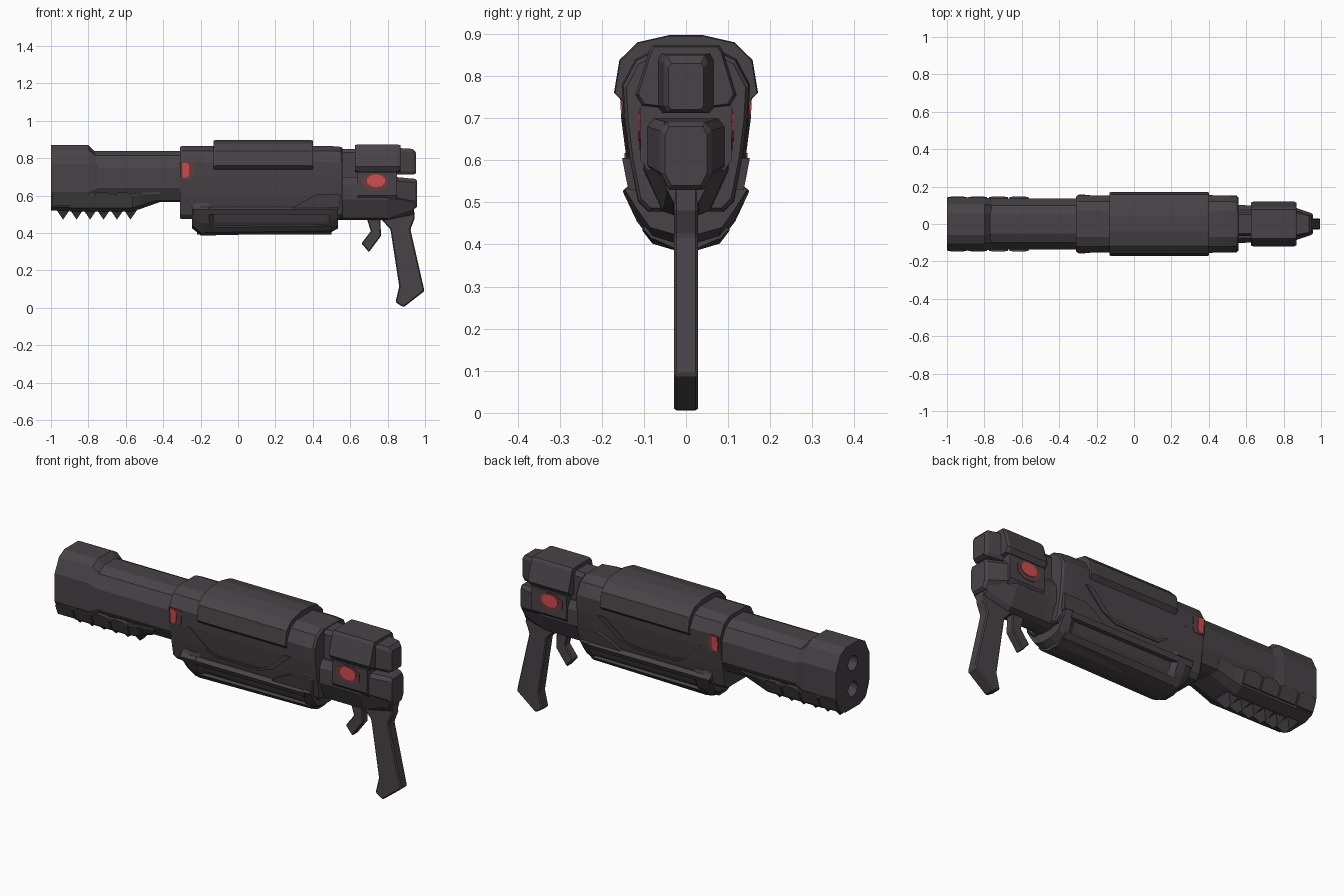
import bpy, bmesh, math

if "Cube" in bpy.data.objects:
    bpy.data.objects.remove(bpy.data.objects["Cube"])


def material(name, rgb):
    m = bpy.data.materials.new(name)
    m.diffuse_color = (*rgb, 1)
    m.use_nodes = True
    m.node_tree.nodes["Principled BSDF"].inputs["Base Color"].default_value = m.diffuse_color
    return m


GREY = material("dark grey", (0.064, 0.055, 0.062))
RED = material("glow red", (0.62, 0.075, 0.085))
DULL = material("dull red", (0.15, 0.045, 0.05))


def make(name, verts, faces, mat=GREY, bevel=0.0):
    bm = bmesh.new()
    vs = [bm.verts.new(v) for v in verts]
    for f in faces:
        bm.faces.new([vs[i] for i in f])
    bmesh.ops.recalc_face_normals(bm, faces=bm.faces[:])
    me = bpy.data.meshes.new(name)
    bm.to_mesh(me)
    bm.free()
    me.materials.append(mat)
    ob = bpy.data.objects.new(name, me)
    bpy.context.collection.objects.link(ob)
    if bevel:
        b = ob.modifiers.new("chamfer", "BEVEL")
        b.width, b.segments, b.limit_method = bevel, 1, "ANGLE"
    return ob


def skin(rings):
    """Faces joining equal rings, with both ends capped."""
    n, k = len(rings[0]), len(rings)
    faces = [[r * n + i, r * n + (i + 1) % n, (r + 1) * n + (i + 1) % n, (r + 1) * n + i]
             for r in range(k - 1) for i in range(n)]
    faces += [list(range(n)), [(k - 1) * n + i for i in range(n)]]
    return [v for r in rings for v in r], faces


def loft(name, sections, bevel=0.0):
    """Sections along x: (x, half outline of (y, z) from top to bottom)."""
    rings = [[(x, y, z) for y, z in half] + [(x, -y, z) for y, z in reversed(half)]
             for x, half in sections]
    return make(name, *skin(rings), bevel=bevel)


def shrink(half, sy, sz, zc=0.66):
    return [(y * sy, zc + (z - zc) * sz) for y, z in half]


def slab(name, outline, w, bevel=0.0):
    """Side outline (x, z) with thickness across y."""
    return make(name, *skin([[(x, s * w, z) for x, z in outline] for s in (-1, 1)]), bevel=bevel)


def panels(name, outline, surf, rise, depth=0.03, mat=GREY):
    """Side outline laid on both flanks; surf is a list of (z, y) of the flank."""
    def flank(z):
        for (z0, y0), (z1, y1) in zip(surf, surf[1:]):
            if z <= z1 or (z1, y1) == surf[-1]:
                return y0 + (y1 - y0) * (z - z0) / (z1 - z0)
    for side, s in (("near", -1), ("far", 1)):
        rings = [[(x, s * (flank(z) + o), z) for x, z in outline] for o in (-depth, rise)]
        make(name + "_" + side, *skin(rings), mat=mat)


def oval(cx, cz, rx, rz, n=10):
    return [(cx + rx * math.cos(2 * math.pi * (i + .5) / n),
             cz + rz * math.sin(2 * math.pi * (i + .5) / n)) for i in range(n)]


# Barrel shroud and muzzle block
tube = [(.05, .84), (.10, .815), (.135, .75), (.135, .64), (.10, .575), (.06, .565)]
loft("barrel_shroud", [(-.95, tube), (-.30, tube)])
hood = [(.06, .87), (.105, .845), (.142, .77), (.142, .62), (.11, .54), (.06, .52)]
hood_end = [(.05, .815), (.10, .80), (.134, .75), (.134, .64), (.10, .58), (.06, .56)]
muzzle = loft("muzzle_block", [(-1, hood), (-.80, hood), (-.745, hood_end)])

# Two bores in the muzzle face
for i, z in enumerate((.765, .625)):
    bpy.ops.mesh.primitive_cylinder_add(vertices=16, radius=.04, depth=.16,
                                        location=(-1, 0, z), rotation=(0, math.pi / 2, 0))
    cut = bpy.context.object
    cut.name = "bore_cutter_%d" % (i + 1)
    cut.hide_render = True
    cut.hide_set(True)
    cut.data.materials.append(GREY)
    b = muzzle.modifiers.new("bore", "BOOLEAN")
    b.operation, b.object, b.solver = "DIFFERENCE", cut, "EXACT"

# Fore rail under the barrel, stepped upper lip and row of teeth
rail = [(.137, .61), (.137, .60), (.11, .535), (.06, .515)]
rail_end = [(.125, .62), (.125, .61), (.10, .58), (.06, .565)]
loft("fore_rail", [(-.90, rail), (-.57, rail), (-.52, shrink(rail, .95, .9)), (-.42, rail_end)])
for i in range(4):
    x = -.955 + i * .11
    panels("rail_lip_%d" % i, [(x - .04, .545), (x + .06, .545), (x + .06, .60), (x + .035, .617),
                               (x - .015, .617), (x - .04, .60)],
           [(.535, .112), (.60, .139), (.64, .142)], .006)
for i in range(6):
    x = -.935 + i * .072
    make("rail_tooth_%d" % i,
         [(x - .036, -.05, .525), (x + .036, -.05, .525), (x + .036, .05, .525),
          (x - .036, .05, .525), (x, -.018, .472), (x, .018, .472)],
         [(0, 1, 2, 3), (0, 1, 4), (2, 3, 5), (1, 2, 5, 4), (3, 0, 4, 5)])

# Receiver body
body = [(.07, .865), (.12, .84), (.152, .78), (.148, .70), (.135, .60), (.115, .50), (.09, .475)]
flank = [(.475, .09), (.50, .115), (.60, .135), (.70, .148), (.78, .152)]
loft("receiver", [(-.31, shrink(body, .97, .98)), (-.30, body), (.50, body),
                  (.55, shrink(body, .98, .98)), (.56, shrink(body, .93, .94))])

# Top shell over the receiver
shell = [(.04, .897), (.115, .88), (.158, .838), (.171, .76), (.15, .74)]
loft("top_shell", [(-.13, shrink(shell, .985, .99)), (-.12, shell), (.39, shell),
                   (.40, shrink(shell, .985, .99))])

# Raised ribs and rear flare on the flanks
panels("front_rib", [(-.20, .70), (-.185, .70), (-.075, .60), (-.09, .60)], flank, .005)
panels("rear_rib", [(.27, .60), (.31, .60), (.42, .70), (.38, .70)], flank, .006)
panels("belly_rib", [(-.09, .60), (-.04, .565), (.22, .565), (.31, .60), (.27, .60),
                     (.21, .578), (-.03, .578), (-.075, .60)], flank, .006)
panels("rear_flare", [(.29, .53), (.54, .53), (.55, .605), (.42, .605), (.34, .565)], flank, .016)

# Lower housing with a recessed pocket framed by rails and end blocks
full = [(.13, .56), (.134, .54), (.15, .525), (.117, .455), (.078, .404), (.03, .388)]
core = [(.12, .56), (.12, .54), (.122, .52), (.10, .46), (.07, .41), (.03, .392)]
lift = [(.12, .56), (.13, .545), (.145, .53), (.117, .485), (.085, .44), (.03, .425)]
loft("housing_core", [(-.22, core), (.50, core)])
loft("housing_front_block", [(-.245, lift), (-.20, full), (-.155, full), (-.13, core)])
loft("housing_rear_block", [(.46, core), (.49, shrink(full, 1, .93, .56)), (.535, lift)])
loft("housing_upper_rail", [(-.24, [(.13, .54), (.15, .525), (.138, .50), (.10, .50)]),
                            (.50, [(.13, .54), (.15, .525), (.138, .50), (.10, .50)])])
loft("housing_lower_rail", [(-.18, [(.09, .44), (.103, .432), (.08, .402), (.03, .387)]),
                            (.50, [(.09, .445), (.103, .437), (.08, .413), (.03, .402)])])

# Neck joining receiver and rear block
loft("neck", [(.54, [(.05, .85), (.065, .83), (.065, .60)]), (.65, [(.05, .85), (.065, .83), (.065, .60)])])
frame = [(.075, .70), (.10, .66), (.10, .58), (.055, .48), (.03, .47)]
loft("rear_frame", [(.52, shrink(frame, 1.05, 1)), (.60, frame), (.80, frame),
                    (.94, [(.05, .69), (.06, .66), (.06, .58), (.045, .53), (.03, .50)])])

# Rear block: cap, light housing and stepped back plates
cap = [(.078, .873), (.088, .86), (.12, .755), (.105, .73), (.06, .725)]
loft("rear_cap", [(.625, shrink(cap, .96, .97, .8)), (.64, cap), (.855, cap), (.87, shrink(cap, .94, .95, .8))])
box = [(.09, .74), (.108, .725), (.108, .60), (.09, .575)]
loft("light_housing", [(.64, box), (.85, box)])
loft("rear_upper_plate", [(.85, [(.06, .855), (.07, .84), (.07, .73), (.055, .712)]),
                          (.935, [(.045, .85), (.052, .83), (.052, .73), (.045, .712)]),
                          (.952, [(.035, .83), (.042, .82), (.042, .73), (.035, .72)])])
loft("rear_lower_plate", [(.84, [(.08, .70), (.095, .68), (.095, .59), (.05, .54)]),
                          (.945, [(.045, .69), (.06, .67), (.06, .57), (.04, .53)]),
                          (.957, [(.04, .68), (.05, .66), (.05, .57), (.035, .54)])])

# Grip and trigger
slab("grip", [(.74, .53), (.76, .48), (.815, .42), (.862, .115), (.842, .03), (.885, .003),
              (.997, .09), (.922, .42), (.945, .48), (.94, .54)], .029, .006)
slab("trigger", [(.685, .49), (.71, .41), (.66, .345), (.70, .298), (.765, .385), (.76, .49)], .024, .005)

# Indicator lights, each a bright centre on a dull surround
box_side = [(.60, .108), (.725, .108)]
panels("rear_light_surround", oval(.735, .672, .075, .052, 8), box_side, .003, .01, DULL)
panels("rear_light", oval(.738, .68, .05, .035), box_side, .006, .01, RED)
panels("front_light_surround", [(-.302, .69), (-.245, .69), (-.235, .71), (-.235, .77), (-.245, .779), (-.302, .779)],
       flank, .003, .01, DULL)
panels("front_light", [(-.297, .70), (-.275, .695), (-.263, .71), (-.263, .765), (-.275, .775), (-.297, .775)],
       flank, .006, .01, RED)
